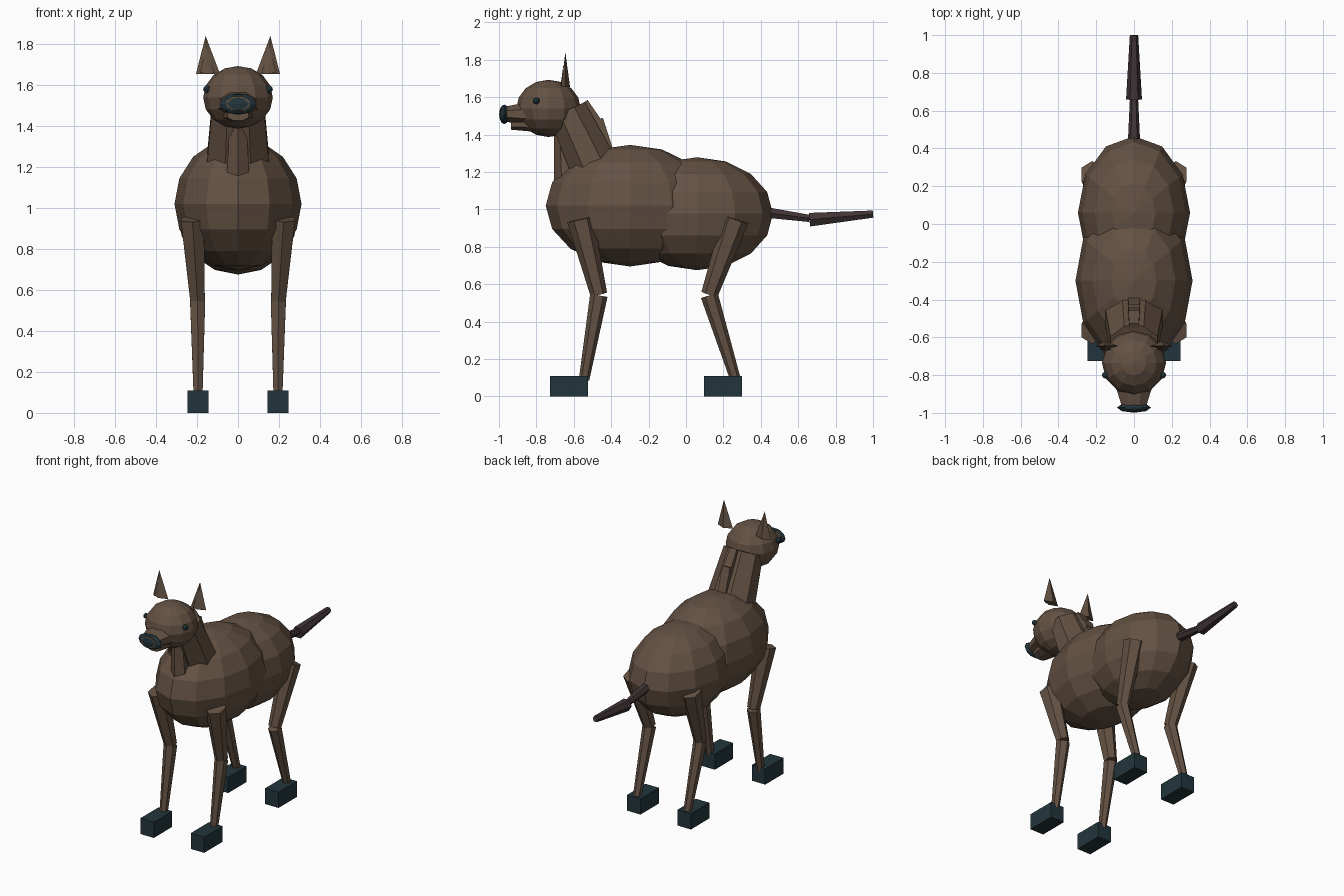
import bpy, bmesh, math
from mathutils import Vector, Matrix

if "Cube" in bpy.data.objects:
    bpy.data.objects.remove(bpy.data.objects["Cube"])


def material(name, rgb):
    m = bpy.data.materials.new(name)
    m.diffuse_color = (*rgb, 1)
    m.use_nodes = True
    m.node_tree.nodes["Principled BSDF"].inputs["Base Color"].default_value = m.diffuse_color
    return m


BROWN = material("brown coat", (0.127, 0.083, 0.056))
TAIL = material("dark tail brown", (0.052, 0.034, 0.036))
DARK = material("dark teal", (0.016, 0.036, 0.045))


def finish(name, bm, mat):
    bmesh.ops.recalc_face_normals(bm, faces=bm.faces)
    me = bpy.data.meshes.new(name)
    bm.to_mesh(me)
    bm.free()
    me.materials.append(mat)
    ob = bpy.data.objects.new(name, me)
    bpy.context.collection.objects.link(ob)
    return ob


def ellipsoid(name, centre, radii, mat, seg=12, rings=8):
    bm = bmesh.new()
    bmesh.ops.create_uvsphere(bm, u_segments=seg, v_segments=rings, radius=1)
    bmesh.ops.transform(bm, matrix=Matrix.Translation(centre) @ Matrix.Diagonal((*radii, 1)), verts=bm.verts)
    return finish(name, bm, mat)


def limb(name, a, b, r1, r2, mat, sides=6, wide=1.0, turn=0.0):
    """Tapered prism from a to b; 'wide' stretches it along x."""
    a, b = Vector(a), Vector(b)
    axis = (b - a).normalized()
    side = Vector((1, 0, 0))
    side = (side - axis * side.dot(axis)).normalized()
    up = axis.cross(side)
    bm = bmesh.new()
    loops = []
    for p, r in ((a, r1), (b, r2)):
        angles = [turn + 2 * math.pi * i / sides for i in range(sides)]
        loops.append([bm.verts.new(p + side * math.cos(t) * r * wide + up * math.sin(t) * r) for t in angles])
    for i in range(sides):
        j = (i + 1) % sides
        bm.faces.new((loops[0][i], loops[0][j], loops[1][j], loops[1][i]))
    bm.faces.new(loops[0])
    bm.faces.new(loops[1])
    return finish(name, bm, mat)


def box(name, centre, size, mat):
    bm = bmesh.new()
    bmesh.ops.create_cube(bm, size=1)
    bmesh.ops.transform(bm, matrix=Matrix.Translation(centre) @ Matrix.Diagonal((*size, 1)), verts=bm.verts)
    return finish(name, bm, mat)


def pyramid(name, base, tip, mat):
    bm = bmesh.new()
    vs = [bm.verts.new(p) for p in base]
    t = bm.verts.new(tip)
    bm.faces.new(vs)
    for i in range(len(vs)):
        bm.faces.new((vs[i], vs[(i + 1) % len(vs)], t))
    return finish(name, bm, mat)


# Body
ellipsoid("chest", (0, -0.30, 1.02), (0.31, 0.45, 0.325), BROWN)
ellipsoid("rump", (0, 0.06, 0.977), (0.297, 0.405, 0.302), BROWN)

# Neck, throat and mane
limb("neck", (0, -0.49, 1.22), (0, -0.635, 1.53), 0.138, 0.112, BROWN, 8, 1.2, math.pi / 8)
limb("throat", (0, -0.625, 1.15), (0, -0.645, 1.42), 0.08, 0.06, BROWN, 6, 0.8, math.pi / 6)
limb("lower_mane", (0, -0.42, 1.30), (0, -0.475, 1.48), 0.05, 0.045, BROWN, 4, 0.9, math.pi / 4)
limb("upper_mane", (0, -0.455, 1.42), (0, -0.55, 1.57), 0.05, 0.04, BROWN, 4, 0.9, math.pi / 4)

# Head
ellipsoid("head", (0, -0.735, 1.54), (0.17, 0.172, 0.153), BROWN)
limb("snout", (0, -0.80, 1.51), (0, -0.992, 1.51), 0.078, 0.038, BROWN, 8, 1.6, math.pi / 8)
limb("jaw", (0, -0.76, 1.455), (0, -0.935, 1.452), 0.048, 0.028, BROWN, 8, 2.0, math.pi / 8)
ellipsoid("nose", (0, -0.972, 1.508), (0.09, 0.027, 0.052), DARK, 8, 6)

for s, label in ((-1, "left"), (1, "right")):
    ellipsoid("eye_" + label, (s * 0.152, -0.80, 1.58), (0.018, 0.018, 0.018), DARK, 8, 6)

    # Ears with a slim inner panel
    pyramid("ear_" + label, [(s * 0.088, -0.645, 1.655), (s * 0.148, -0.668, 1.655),
                             (s * 0.205, -0.645, 1.655), (s * 0.148, -0.62, 1.655)],
            (s * 0.158, -0.645, 1.84), BROWN)
    pyramid("inner_ear_" + label, [(s * 0.115, -0.664, 1.66), (s * 0.148, -0.671, 1.66),
                                   (s * 0.185, -0.664, 1.66)],
            (s * 0.157, -0.654, 1.785), BROWN)

    # Legs: hip y, knee y, ankle y, hoof y
    for end, hip, knee, ankle, hoof in (("front", -0.565, -0.466, -0.545, -0.625),
                                        ("back", 0.265, 0.125, 0.265, 0.197)):
        tag = f"{end}_{label}"
        limb("upper_leg_" + tag, (s * 0.222, hip, 0.948), (s * 0.197, knee, 0.545),
             0.072, 0.045, BROWN, 6, 0.9, math.pi / 6)
        limb("lower_leg_" + tag, (s * 0.197, knee, 0.54), (s * 0.195, ankle, 0.09),
             0.047, 0.028, BROWN, 6, 0.9, math.pi / 6)
        box("hoof_" + tag, (s * 0.195, hoof, 0.055), (0.104, 0.203, 0.11), DARK)

# Tail
limb("tail_base", (0, 0.42, 0.985), (0, 0.66, 0.952), 0.033, 0.022, TAIL, 6)
limb("tail_tip", (0, 0.66, 0.945), (0, 1.0, 0.975), 0.042, 0.022, TAIL, 6)
